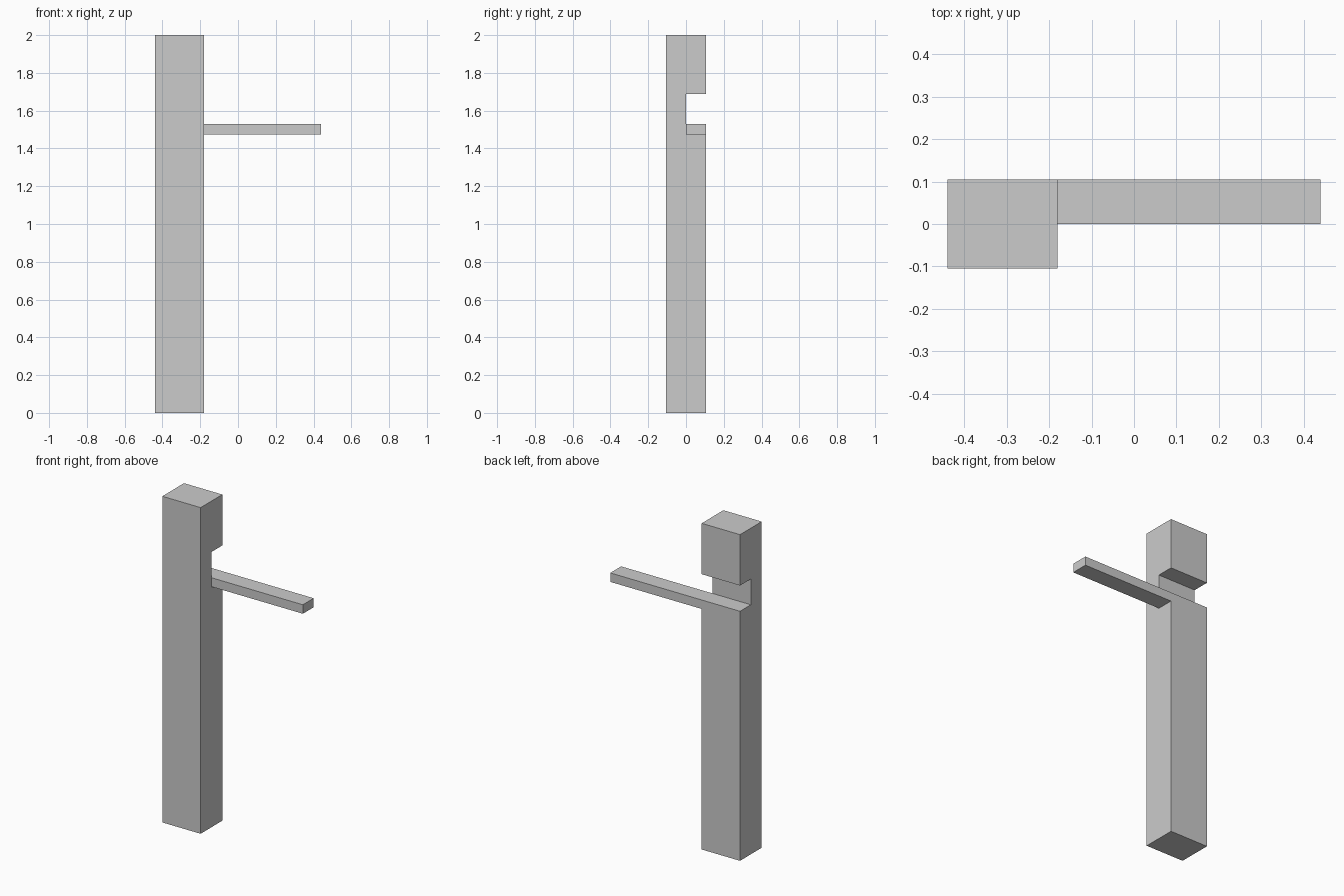
import bpy
import bmesh

if "Cube" in bpy.data.objects:
    bpy.data.objects.remove(bpy.data.objects["Cube"])


def prism(name, profile, x0, x1):
    """Extrude a closed (y, z) profile along x from x0 to x1."""
    bm = bmesh.new()
    face = bm.faces.new([bm.verts.new((x0, y, z)) for y, z in profile])
    new = bmesh.ops.extrude_face_region(bm, geom=[face])["geom"]
    moved = [v for v in new if isinstance(v, bmesh.types.BMVert)]
    bmesh.ops.translate(bm, verts=moved, vec=(x1 - x0, 0, 0))
    bmesh.ops.recalc_face_normals(bm, faces=bm.faces)
    mesh = bpy.data.meshes.new(name)
    bm.to_mesh(mesh)
    bm.free()
    obj = bpy.data.objects.new(name, mesh)
    bpy.context.collection.objects.link(obj)
    return obj


LEFT, POST_RIGHT, RIGHT = -0.44, -0.18, 0.44
HALF_Y, NOTCH_Y = 0.105, 0.0
ARM_BOTTOM, ARM_TOP, NOTCH_TOP, TOP = 1.475, 1.53, 1.688, 2.0

# Tall post with a rectangular notch in its back
prism("post", [
    (-HALF_Y, 0), (HALF_Y, 0), (HALF_Y, ARM_TOP), (NOTCH_Y, ARM_TOP),
    (NOTCH_Y, NOTCH_TOP), (HALF_Y, NOTCH_TOP), (HALF_Y, TOP), (-HALF_Y, TOP),
], LEFT, POST_RIGHT)

# Thin side arm, level with the notch floor
prism("arm", [
    (NOTCH_Y, ARM_BOTTOM), (HALF_Y, ARM_BOTTOM),
    (HALF_Y, ARM_TOP), (NOTCH_Y, ARM_TOP),
], POST_RIGHT, RIGHT)
